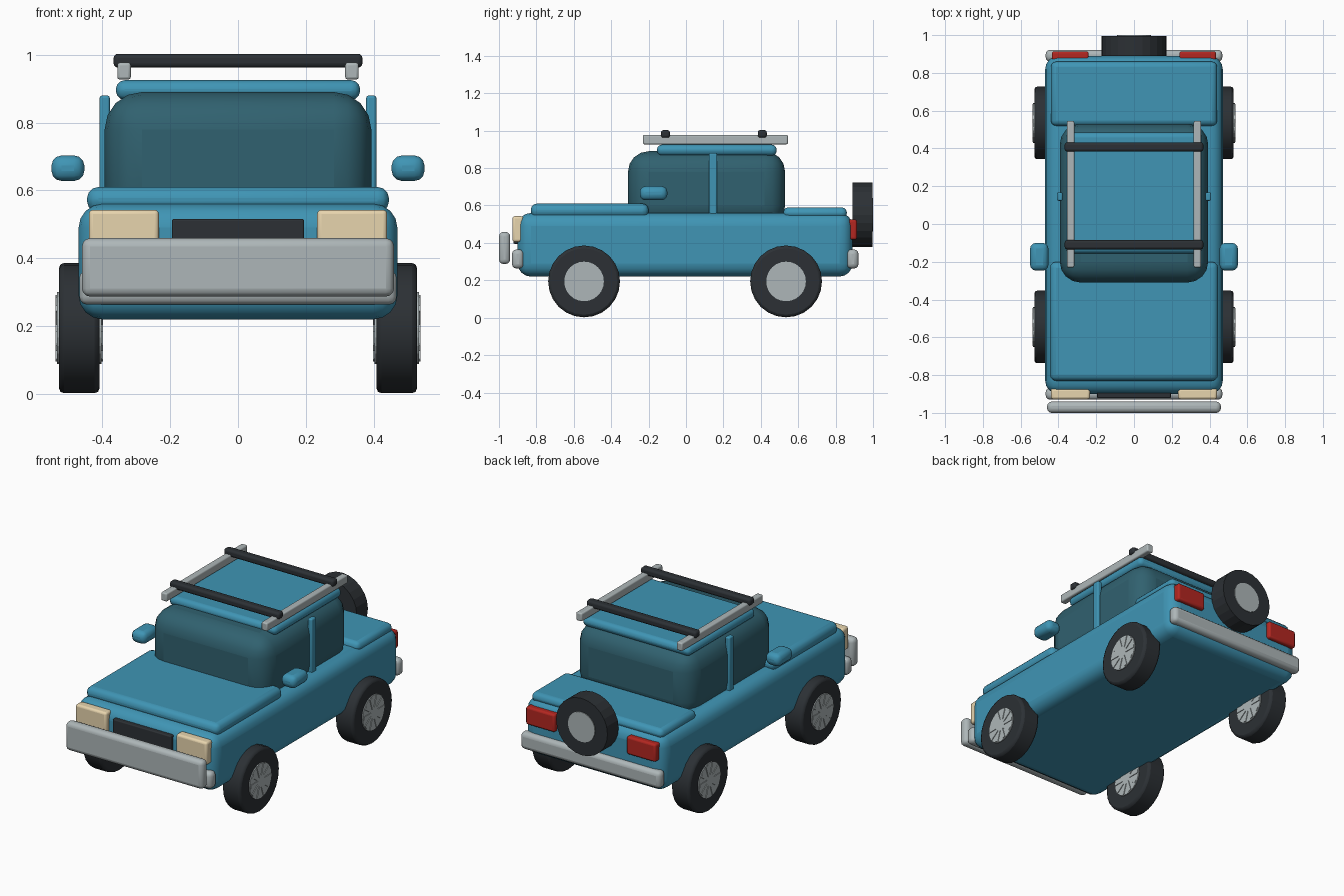
import bpy, math

if "Cube" in bpy.data.objects:
    bpy.data.objects.remove(bpy.data.objects["Cube"])


def material(name, rgb):
    m = bpy.data.materials.new(name)
    m.diffuse_color = (*rgb, 1)
    m.use_nodes = True
    m.node_tree.nodes["Principled BSDF"].inputs["Base Color"].default_value = m.diffuse_color
    return m


BLUE = material("blue paint", (0.05, 0.30, 0.46))
GLASS = material("tinted glass", (0.03, 0.12, 0.16))
BLACK = material("black rubber", (0.025, 0.03, 0.035))
METAL = material("light metal", (0.42, 0.47, 0.48))
CREAM = material("headlight cream", (0.80, 0.66, 0.42))
RED = material("tail light red", (0.45, 0.02, 0.015))


def finish(ob, name, mat, bevel=0, segments=3):
    ob.name = name
    ob.data.materials.append(mat)
    if bevel:
        b = ob.modifiers.new("Bevel", 'BEVEL')
        b.width, b.segments, b.limit_method = bevel, segments, 'ANGLE'
    bpy.ops.object.shade_smooth_by_angle(angle=math.radians(35 if bevel else 10))
    return ob


def box(name, x, y, z, mat, bevel=0, segments=3):
    """Box from (min, max) ranges on each axis."""
    r = (x, y, z)
    bpy.ops.mesh.primitive_cube_add(size=1, location=[(a + b) / 2 for a, b in r])
    ob = bpy.context.object
    ob.scale = [b - a for a, b in r]
    bpy.ops.object.transform_apply(location=False, rotation=False, scale=True)
    return finish(ob, name, mat, bevel, segments)


def pair(name, x, y, z, mat, bevel=0):
    """Box on the right side plus its mirror on the left."""
    box(name + "_right", x, y, z, mat, bevel)
    box(name + "_left", (-x[1], -x[0]), y, z, mat, bevel)


def disc(name, centre, radius, depth, axis, mat, bevel=0, sides=24):
    rot = (0, math.pi / 2, 0) if axis == 'x' else (math.pi / 2, 0, 0)
    bpy.ops.mesh.primitive_cylinder_add(vertices=sides, radius=radius, depth=depth,
                                        location=centre, rotation=rot)
    return finish(bpy.context.object, name, mat, bevel, 2)


# Body, hood, rear deck, cabin and roof
box("body", (-0.47, 0.47), (-0.90, 0.89), (0.22, 0.56), BLUE, 0.07, 4)
box("hood", (-0.445, 0.445), (-0.83, -0.20), (0.535, 0.61), BLUE, 0.033)
box("rear_deck", (-0.44, 0.44), (0.52, 0.86), (0.53, 0.59), BLUE, 0.028)
box("cabin_glass", (-0.393, 0.393), (-0.31, 0.53), (0.49, 0.89), GLASS, 0.11, 4)
box("roof", (-0.36, 0.36), (-0.155, 0.485), (0.867, 0.925), BLUE, 0.026)

# Door pillars and mirrors
pair("door_pillar", (0.378, 0.408), (0.123, 0.167), (0.545, 0.88), BLUE, 0.008)
pair("mirror", (0.453, 0.55), (-0.247, -0.10), (0.628, 0.703), BLUE, 0.03)

# Roof rack
pair("roof_rail", (0.316, 0.356), (-0.23, 0.545), (0.927, 0.977), METAL, 0.008)
for name, y in (("front", -0.11), ("rear", 0.408)):
    box("rack_bar_" + name, (-0.367, 0.367), (y - 0.024, y + 0.024),
        (0.962, 1.003), BLACK, 0.013)

# Grille, lights and bumpers
box("grille", (-0.195, 0.195), (-0.922, -0.87), (0.395, 0.516), BLACK, 0.006)
pair("headlight", (0.233, 0.44), (-0.928, -0.87), (0.405, 0.543), CREAM, 0.013)
pair("tail_light", (0.24, 0.435), (0.85, 0.914), (0.417, 0.525), RED, 0.012)
box("front_bumper", (-0.468, 0.468), (-0.93, -0.868), (0.263, 0.365), METAL, 0.024)
box("push_bar", (-0.46, 0.46), (-1.0, -0.94), (0.287, 0.459), METAL, 0.024)
box("rear_bumper", (-0.468, 0.468), (0.86, 0.922), (0.263, 0.365), METAL, 0.024)

# Spare wheel on the tail
disc("spare_tyre", (0, 0.943, 0.55), 0.172, 0.106, 'y', BLACK)
disc("spare_hub", (0, 0.947, 0.55), 0.09, 0.106, 'y', METAL)

# Road wheels: tyre, rim disc and raised spokes crossing the hub
for side, x in (("right", 0.468), ("left", -0.468)):
    for end, y in (("front", -0.545), ("rear", 0.535)):
        tag = f"{end}_{side}"
        c = (x, y, 0.194)
        disc("tyre_" + tag, c, 0.192, 0.12, 'x', BLACK, 0.015)
        disc("rim_" + tag, c, 0.106, 0.132, 'x', METAL)
        for i in range(5):
            s = box(f"spoke_{tag}_{i}", (x - 0.07, x + 0.07), (y - 0.1, y + 0.1),
                    (0.184, 0.204), METAL)
            s.rotation_euler.x = i * math.pi / 5
